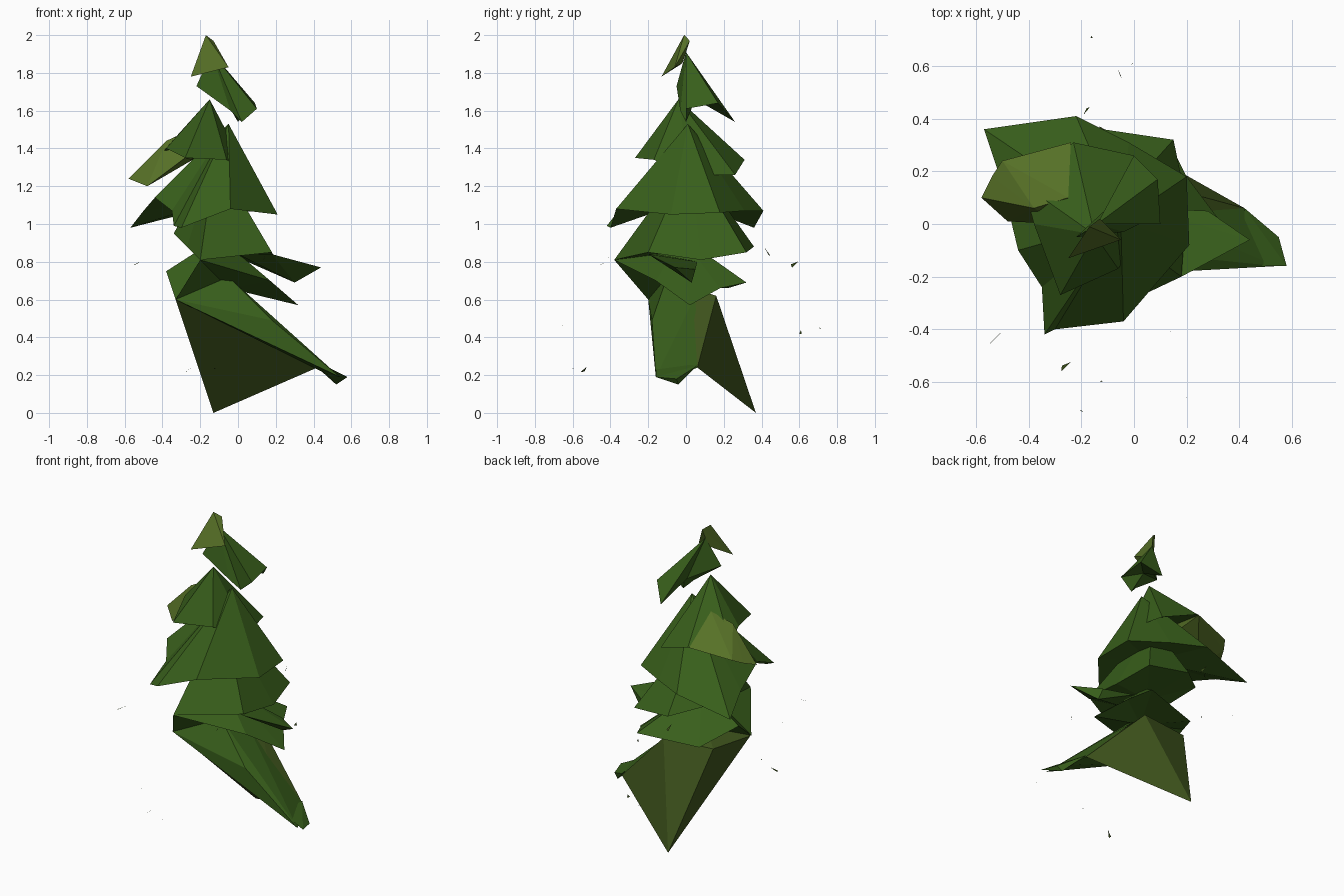
import bpy, bmesh, random
from mathutils import Vector

random.seed(4)


def material(name, rgb):
    m = bpy.data.materials.new(name)
    m.diffuse_color = (*rgb, 1)
    return m


LEAF = material("leaf_green", (0.04, 0.115, 0.011))
LIGHT = material("light_leaf", (0.095, 0.165, 0.02))
DARK = material("dark_leaf", (0.05, 0.09, 0.012))


def finish(name, bm, mat):
    bmesh.ops.recalc_face_normals(bm, faces=bm.faces)
    me = bpy.data.meshes.new(name)
    bm.to_mesh(me)
    bm.free()
    me.materials.append(mat)
    ob = bpy.data.objects.new(name, me)
    bpy.context.collection.objects.link(ob)


def skirt(name, apex, rim, under, mat=LEAF):
    """Ragged cone tier: fan from apex to rim, hollowed up to an inner point."""
    bm = bmesh.new()
    ring = [bm.verts.new(p) for p in rim]
    top, low = bm.verts.new(apex), bm.verts.new(under)
    for a, b in zip(ring, ring[1:] + ring[:1]):
        bm.faces.new((a, b, top))
        bm.faces.new((b, a, low))
    finish(name, bm, mat)


def chunk(name, points, mat=LEAF):
    """Faceted solid wrapped around a few corner points."""
    bm = bmesh.new()
    for p in points:
        bm.verts.new(p)
    bmesh.ops.convex_hull(bm, input=bm.verts[:])
    loose = [v for v in bm.verts if not v.link_faces]
    bmesh.ops.delete(bm, geom=loose, context='VERTS')
    finish(name, bm, mat)


# Tree tip
skirt("tree_tip", (-0.17, -0.01, 2.0),
      [(-0.05, -0.06, 1.83), (-0.13, 0.02, 1.97), (-0.25, -0.13, 1.78)],
      (-0.15, -0.02, 1.85), LIGHT)

# Leaning clump under the tip
skirt("top_clump", (-0.14, 0.0, 1.91),
      [(0.10, 0.0, 1.61), (0.09, 0.17, 1.64), (0.0, 0.26, 1.54),
       (-0.07, 0.09, 1.66), (-0.22, -0.05, 1.73), (-0.04, -0.03, 1.6),
       (0.02, 0.0, 1.54)],
      (-0.03, 0.05, 1.66))

# Upper tier
skirt("upper_tier", (-0.15, -0.04, 1.66),
      [(0.06, 0.02, 1.26), (0.0, 0.26, 1.26), (-0.23, 0.31, 1.34),
       (-0.42, 0.15, 1.36), (-0.38, 0.0, 1.4), (-0.28, -0.27, 1.35),
       (-0.06, -0.17, 1.34)],
      (-0.15, 0.0, 1.42))

# Tuft on the left
chunk("left_tuft",
      [(-0.38, 0.06, 1.44), (-0.58, 0.1, 1.24), (-0.48, 0.01, 1.2),
       (-0.54, 0.18, 1.27), (-0.28, 0.0, 1.35), (-0.5, 0.24, 1.3),
       (-0.24, 0.31, 1.34), (-0.25, 0.1, 1.5)], LIGHT)

# Wide middle tier
skirt("wide_tier", (-0.05, 0.01, 1.53),
      [(0.21, -0.08, 1.05), (0.2, 0.18, 1.06), (-0.02, 0.31, 1.07),
       (-0.22, 0.41, 1.07), (-0.57, 0.36, 0.98), (-0.5, 0.15, 1.07),
       (-0.44, -0.1, 1.14), (-0.35, -0.24, 1.07), (-0.34, -0.42, 0.99),
       (-0.3, -0.4, 0.98), (-0.04, -0.37, 1.08)],
      (-0.12, 0.0, 1.12))

# Tier below it
skirt("middle_tier", (-0.12, 0.02, 1.36),
      [(0.18, -0.2, 0.85), (0.2, 0.08, 0.81), (0.15, 0.32, 0.85),
       (-0.12, 0.36, 0.88), (-0.34, 0.16, 0.95), (-0.27, -0.06, 0.88),
       (-0.2, -0.38, 0.81)],
      (-0.1, 0.0, 0.85))

# Branch poking out to the right
chunk("right_branch",
      [(0.0, -0.15, 0.84), (0.18, -0.2, 0.84), (0.44, -0.06, 0.77),
       (0.3, 0.03, 0.69), (0.05, 0.06, 0.8), (0.28, 0.05, 0.76)])

# Lower tier
skirt("lower_tier", (-0.1, -0.02, 0.93),
      [(0.17, -0.16, 0.7), (0.32, 0.02, 0.57), (0.2, 0.18, 0.66),
       (0.13, 0.32, 0.69), (-0.25, 0.22, 0.66), (-0.38, 0.0, 0.75),
       (-0.33, -0.2, 0.6), (-0.2, -0.38, 0.81)],
      (-0.05, 0.0, 0.66))

# Trunk wedge
chunk("trunk",
      [(-0.33, -0.19, 0.6), (-0.28, 0.12, 0.62), (-0.13, 0.37, 0.0),
       (0.42, 0.06, 0.24), (0.05, 0.16, 0.62), (0.18, 0.04, 0.49),
       (-0.05, -0.1, 0.7)], DARK)

# Long sloping bough with a drooping end
chunk("sloping_bough",
      [(-0.33, -0.2, 0.6), (-0.05, -0.1, 0.72), (0.05, 0.05, 0.62),
       (0.18, -0.18, 0.49), (0.18, 0.04, 0.49), (0.42, 0.06, 0.24),
       (0.54, -0.16, 0.19), (0.48, -0.03, 0.2)])
chunk("bough_end",
      [(0.42, 0.06, 0.25), (0.42, -0.16, 0.27), (0.52, -0.04, 0.15),
       (0.58, -0.16, 0.19), (0.55, -0.05, 0.18), (0.42, 0.0, 0.24)])

# Tiny loose needles around the tree
needles = [(-0.53, -0.43, 0.79, 0.03), (-0.26, -0.54, 0.23, 0.025),
           (-0.07, 0.58, 0.78, 0.03), (-0.19, 0.44, 0.85, 0.03),
           (0.13, -0.41, 0.82, 0.015), (-0.12, -0.6, 0.24, 0.01),
           (-0.2, -0.71, 0.46, 0.008), (-0.16, 0.71, 0.45, 0.008),
           (-0.01, 0.6, 0.43, 0.012), (0.2, -0.66, 0.46, 0.006)]
bm = bmesh.new()
for x, y, z, s in needles:
    bm.faces.new([bm.verts.new(Vector((x, y, z)) + Vector(
        [random.uniform(-s, s) for _ in range(3)])) for _ in range(3)])
finish("loose_needles", bm, DARK)
